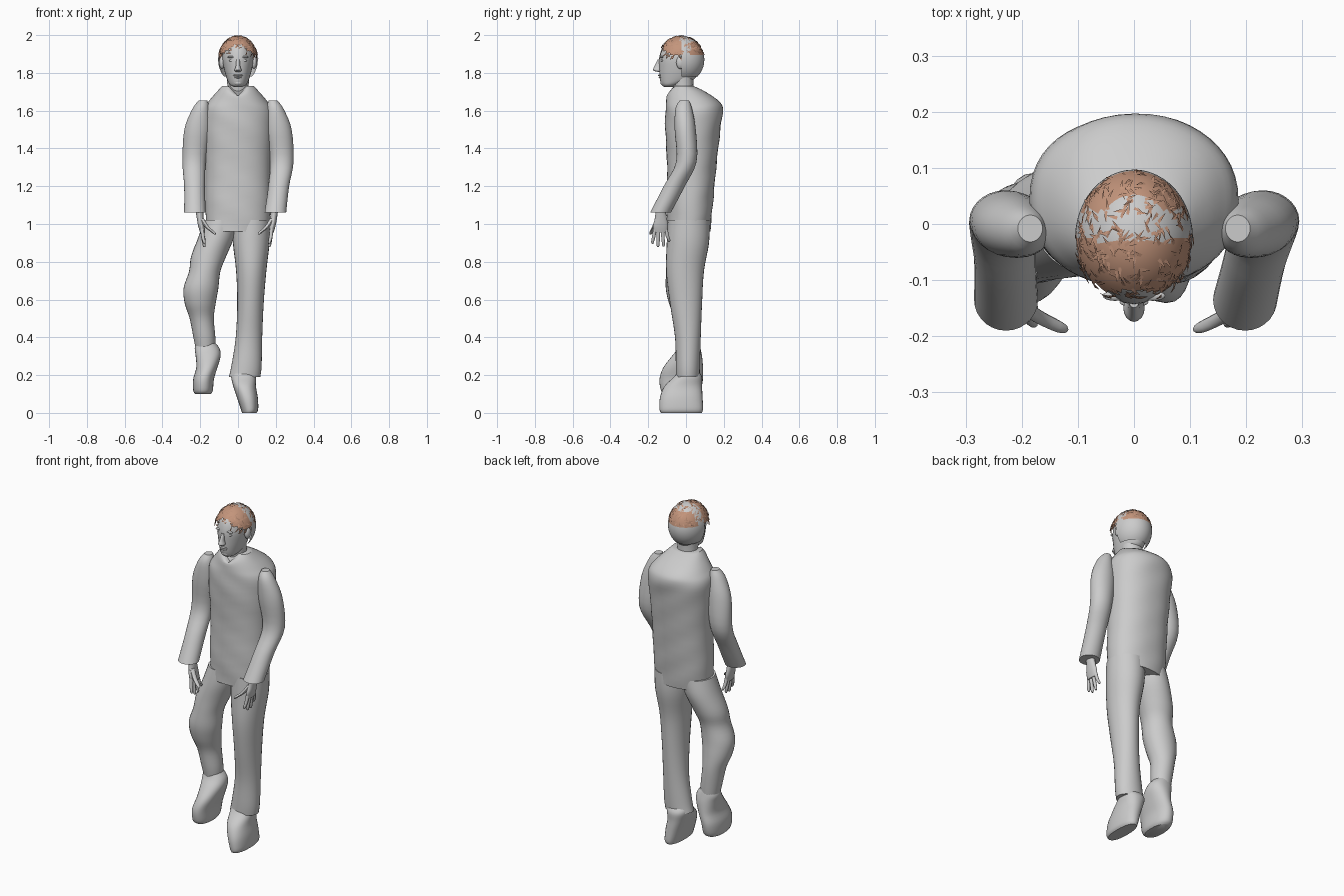
import bpy, bmesh, math, random
from mathutils import Vector

random.seed(4)
if "Cube" in bpy.data.objects:
    bpy.data.objects.remove(bpy.data.objects["Cube"])


def material(name, rgb):
    m = bpy.data.materials.new(name)
    m.use_nodes = True
    m.diffuse_color = (*rgb, 1)
    m.node_tree.nodes["Principled BSDF"].inputs["Base Color"].default_value = (*rgb, 1)
    return m


GREY = material("pale_grey", (0.6, 0.6, 0.6))
BROWN = material("hair_brown", (0.55, 0.3, 0.2))


def finish(name, bm, mats, smooth=True):
    mesh = bpy.data.meshes.new(name)
    bm.to_mesh(mesh)
    bm.free()
    for m in mats:
        mesh.materials.append(m)
    ob = bpy.data.objects.new(name, mesh)
    bpy.context.collection.objects.link(ob)
    if smooth:
        bpy.ops.object.select_all(action="DESELECT")
        ob.select_set(True)
        bpy.context.view_layer.objects.active = ob
        bpy.ops.object.shade_smooth_by_angle(angle=math.radians(40))
    return ob


def spline(rings, steps):
    """Smoothly fill in rings between the given ones."""
    out = []
    for i in range(len(rings) - 1):
        a, b = rings[max(i - 1, 0)], rings[i]
        c, d = rings[i + 1], rings[min(i + 2, len(rings) - 1)]
        for k in range(steps):
            t = k / steps
            out.append([0.5 * (2 * q + (r - p) * t + (2 * p - 5 * q + 4 * r - s) * t * t
                               + (3 * q - p - 3 * r + s) * t ** 3)
                        for p, q, r, s in zip(a, b, c, d)])
    return out + [list(rings[-1])]


def loft(name, rings, power=2.0, segs=28, steps=4, edit=None):
    """Skin horizontal rings, each given as x, y, z, half width, half depth."""
    bm = bmesh.new()
    loops = []
    for x, y, z, rx, ry in spline(rings, steps):
        loop = []
        for k in range(segs):
            a = math.tau * k / segs
            c, s = math.cos(a), math.sin(a)
            loop.append(bm.verts.new((
                x + rx * math.copysign(abs(c) ** (2 / power), c),
                y + ry * math.copysign(abs(s) ** (2 / power), s), z)))
        loops.append(loop)
    for lo, hi in zip(loops, loops[1:]):
        for k in range(segs):
            n = (k + 1) % segs
            bm.faces.new((lo[k], lo[n], hi[n], hi[k]))
    bm.faces.new(loops[0])
    bm.faces.new(loops[-1])
    if edit:
        for v in bm.verts:
            edit(v.co)
    bmesh.ops.recalc_face_normals(bm, faces=bm.faces)
    return finish(name, bm, [GREY])


def ball(name, loc, size):
    bm = bmesh.new()
    bmesh.ops.create_uvsphere(bm, u_segments=16, v_segments=10, radius=1)
    for v in bm.verts:
        v.co = Vector(loc) + Vector([a * b for a, b in zip(v.co, size)])
    return finish(name, bm, [GREY])


# Jacket body with a notched collar and light cloth ripples
def cloth(co):
    if co.z > 1.68 and co.y < -0.03:
        co.z -= 0.05 * max(0, 1 - abs(co.x) / 0.05) * (co.z - 1.68) / 0.05
    co.y += 0.002 * math.sin(co.z * 40 + co.x * 25)


loft("jacket_body", [
    (0, .015, .96, .165, .113), (0, .02, 1.1, .173, .122), (0, .03, 1.3, .173, .13),
    (0, .036, 1.5, .184, .146), (0, .043, 1.6, .184, .152), (0, .035, 1.65, .155, .14),
    (0, .005, 1.7, .112, .1), (0, -.015, 1.73, .085, .056)],
    power=2.2, segs=48, edit=cloth)

# Sleeves and hands
ARM = [(.228, -.135, 1.06, .057, .055), (.23, -.062, 1.2, .055, .056),
       (.232, .002, 1.33, .062, .054), (.214, -.004, 1.5, .07, .056),
       (.196, -.012, 1.61, .045, .044), (.185, -.008, 1.655, .022, .024)]
for side, s, inward in (("left", 1, .03), ("right", -1, 0)):
    loft(side + "_sleeve", [
        (s * x - inward * max(0, min(1, (1.33 - z) / .27)), y, z, rx, ry)
        for x, y, z, rx, ry in ARM])
    wx = s * (.2 - inward * .4)
    loft(side + "_palm", [
        (wx - s * .012, -.135, .955, .013, .036), (wx - s * .006, -.135, .99, .017, .04),
        (wx, -.133, 1.03, .018, .032), (wx + s * .005, -.135, 1.08, .021, .025)])
    for i, name in enumerate(("index", "middle", "ring", "little")):
        root, tip = -.164 + i * .019, -.177 + i * .029
        low = (.895, .877, .88, .905)[i]
        loft(f"{side}_{name}_finger", [
            (wx - s * .022, tip, low, .004, .004),
            (wx - s * .021, tip, low + .01, .008, .008),
            (wx - s * .014, (root + tip) / 2, .935, .0095, .0095),
            (wx - s * .01, root, .975, .01, .01)], segs=10, steps=2)
    loft(side + "_thumb", [
        (wx - s * .078, -.188, .945, .005, .005), (wx - s * .068, -.184, .957, .011, .01),
        (wx - s * .035, -.168, .985, .012, .012), (wx - s * .006, -.15, 1.03, .013, .013)],
        segs=10, steps=3)

# Trousers: straight left leg, swung-out right leg
loft("left_trouser_leg", [
    (.035, .01, .19, .083, .062), (.045, .01, .25, .08, .064), (.058, .01, .4, .07, .068),
    (.066, 0, .58, .07, .085), (.07, -.005, .75, .08, .1), (.07, .01, .9, .097, .112),
    (.07, .015, 1.02, .1, .11)])
loft("right_trouser_leg", [
    (-.172, .02, .33, .05, .052), (-.178, .015, .4, .058, .06), (-.192, .008, .5, .064, .068),
    (-.2, -.01, .58, .082, .08), (-.196, -.022, .66, .092, .085), (-.176, -.02, .75, .083, .085),
    (-.155, -.005, .83, .093, .095), (-.115, .01, .93, .095, .105), (-.09, .015, 1.02, .09, .1)])

# Shoes
loft("left_shoe", [
    (.06, -.025, 0, .038, .108), (.061, -.025, .02, .046, .115), (.05, -.025, .08, .055, .113),
    (.035, -.015, .14, .06, .1), (.03, .01, .19, .066, .075), (.03, .012, .22, .06, .055)],
    power=2.3)
loft("right_shoe", [
    (-.185, -.03, .1, .042, .085), (-.185, -.028, .12, .052, .105), (-.182, -.025, .18, .055, .115),
    (-.165, -.015, .24, .056, .105), (-.158, .005, .3, .066, .08), (-.163, .017, .34, .066, .06),
    (-.17, .02, .37, .05, .05)], power=2.2)

# Neck and head
loft("neck", [(0, -.005, 1.65, .062, .055), (0, -.015, 1.72, .057, .054),
              (0, -.02, 1.79, .058, .06)])
loft("head", [
    (0, -.09, 1.725, .02, .025), (0, -.078, 1.737, .042, .05), (0, -.048, 1.765, .058, .09),
    (0, -.035, 1.82, .074, .107), (0, -.028, 1.88, .083, .114), (0, -.026, 1.935, .073, .098),
    (0, -.025, 1.97, .046, .062), (0, -.025, 1.985, .02, .025)])
loft("nose", [(0, -.142, 1.806, .012, .01), (0, -.15, 1.814, .019, .024),
              (0, -.147, 1.835, .012, .02), (0, -.137, 1.872, .009, .012)], segs=16)
ball("upper_lip", (0, -.139, 1.787), (.026, .009, .005))
ball("lower_lip", (0, -.136, 1.777), (.022, .009, .006))
ball("chin", (0, -.115, 1.748), (.026, .02, .017))
for side, s in (("left", 1), ("right", -1)):
    ball(side + "_ear", (s * .084, -.03, 1.855), (.016, .022, .034))
    ball(side + "_eye", (s * .033, -.125, 1.865), (.014, .009, .007))
    ball(side + "_brow", (s * .034, -.128, 1.884), (.022, .009, .006))

# Hair cap: open at the face, brown at the fringe and back edge, grey at the crown
CENTRE, RADII = Vector((0, -.025, 1.87)), Vector((.105, .122, .126))


def on_cap(d, lift=1.0):
    return CENTRE + Vector([a * b * lift for a, b in zip(d, RADII)])


bm = bmesh.new()
bmesh.ops.create_uvsphere(bm, u_segments=48, v_segments=32, radius=1)
for v in bm.verts:
    v.co = on_cap(v.co)
extra = []
for f in bm.faces:
    c = f.calc_center_median()
    back = c.y > -.03
    if c.z < (1.785 if back else 1.955 - .6 * abs(c.x)):
        extra.append(f)
    rim = math.hypot(c.x / RADII.x, (c.y - CENTRE.y) / RADII.y) > .62
    f.material_index = 1 if not back or (rim and c.z > 1.89 and c.y > .025) else 0
bmesh.ops.delete(bm, geom=extra, context="FACES")
finish("hair_cap", bm, [GREY, BROWN])

# Loose hair cards scattered over the cap
bm = bmesh.new()
count = 0
while count < 260:
    d = Vector((random.gauss(0, 1), random.gauss(0, 1), random.gauss(0, 1))).normalized()
    if d.z < (.25 if d.y > 0 else .5 - .5 * abs(d.x)):
        continue
    count += 1
    along = d.cross(Vector((random.gauss(0, 1), random.gauss(0, 1), random.gauss(0, 1)))).normalized()
    across = d.cross(along) * .035
    points = [on_cap(d - along * .1 - across, .985), on_cap(d - along * .1 + across, .985),
              on_cap(d + across * .6, 1.025), on_cap(d + along * .12, 1.02),
              on_cap(d - across * .6, 1.025)]
    for p in points:
        p.z = min(p.z, 2.0)
    bm.faces.new([bm.verts.new(p) for p in points])
finish("hair_cards", bm, [BROWN], smooth=False)
